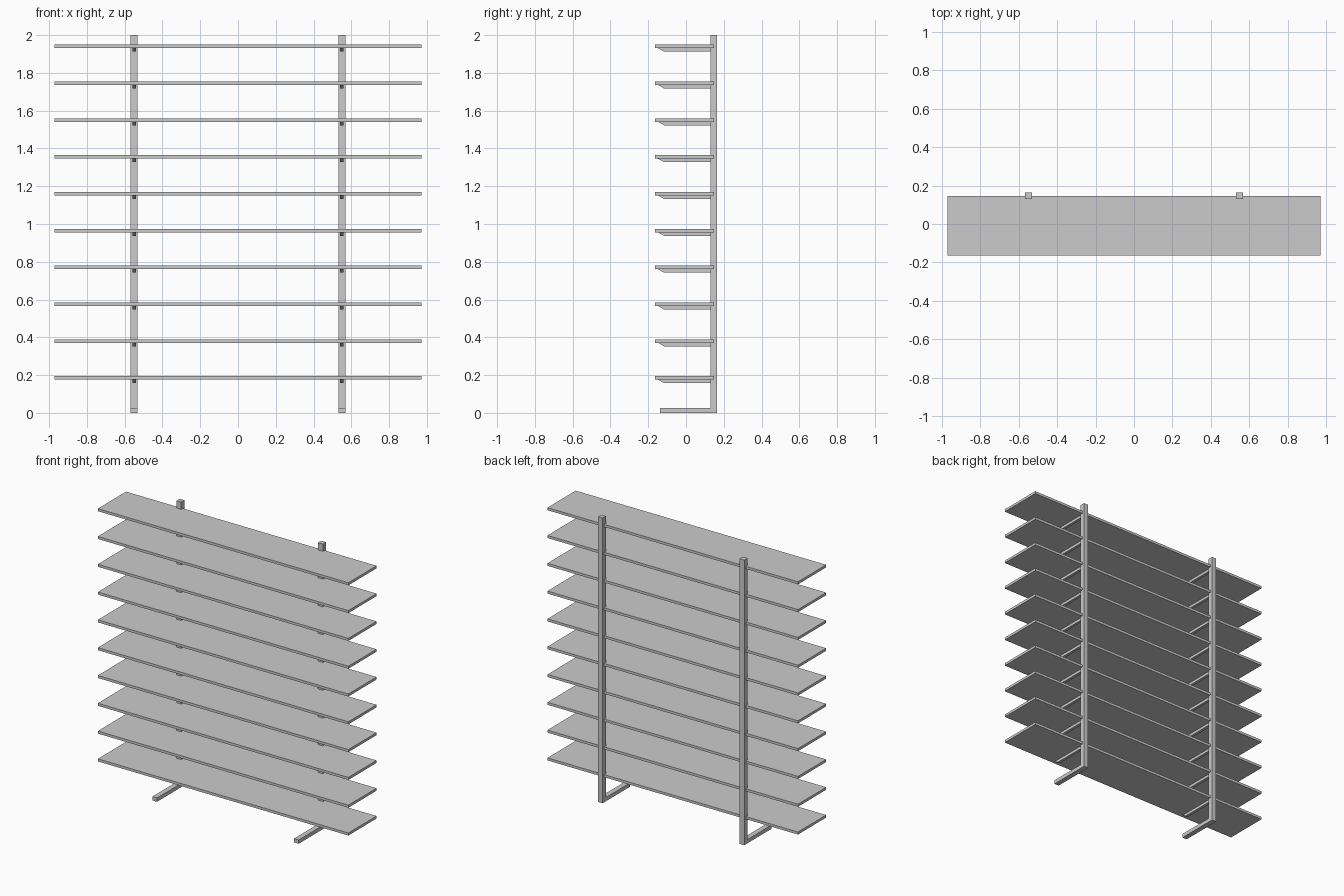
import bpy

if "Cube" in bpy.data.objects:
    bpy.data.objects.remove(bpy.data.objects["Cube"])

def prism(name, outline, x, width):
    # extrude a (y, z) outline along x, centred on x
    n = len(outline)
    verts = [(x + s * width / 2, y, z) for s in (-1, 1) for y, z in outline]
    faces = [tuple(range(n))[::-1], tuple(range(n, 2 * n))]
    faces += [(i, (i + 1) % n, n + (i + 1) % n, n + i) for i in range(n)]
    mesh = bpy.data.meshes.new(name)
    mesh.from_pydata(verts, [], faces)
    obj = bpy.data.objects.new(name, mesh)
    bpy.context.collection.objects.link(obj)
    return obj

def rect(y0, y1, z0, z1):
    return [(y0, z0), (y1, z0), (y1, z1), (y0, z1)]

BACK, FRONT = 0.165, -0.165
POST_FRONT = 0.129
POST_X = 0.55
SHELF_T = 0.018

# L-shaped uprights: rear post with a foot running forward
for side, x in (("left", -POST_X), ("right", POST_X)):
    prism(side + "_post", rect(POST_FRONT, BACK, 0, 2.0), x, 0.036)
    prism(side + "_foot", rect(-0.138, POST_FRONT, 0, 0.027), x, 0.036)

for i in range(10):
    top = 0.194 + i * 0.195
    under = top - SHELF_T
    # shelf board, let halfway into the posts
    prism(f"shelf_{i + 1}", rect(FRONT, 0.147, under, top), 0, 1.944)
    # support arms with bevelled tips
    arm = [(-0.148, under), (-0.115, under - 0.019),
           (POST_FRONT, under - 0.019), (POST_FRONT, under)]
    for side, x in (("left", -POST_X), ("right", POST_X)):
        prism(f"{side}_arm_{i + 1}", arm, x, 0.019)
